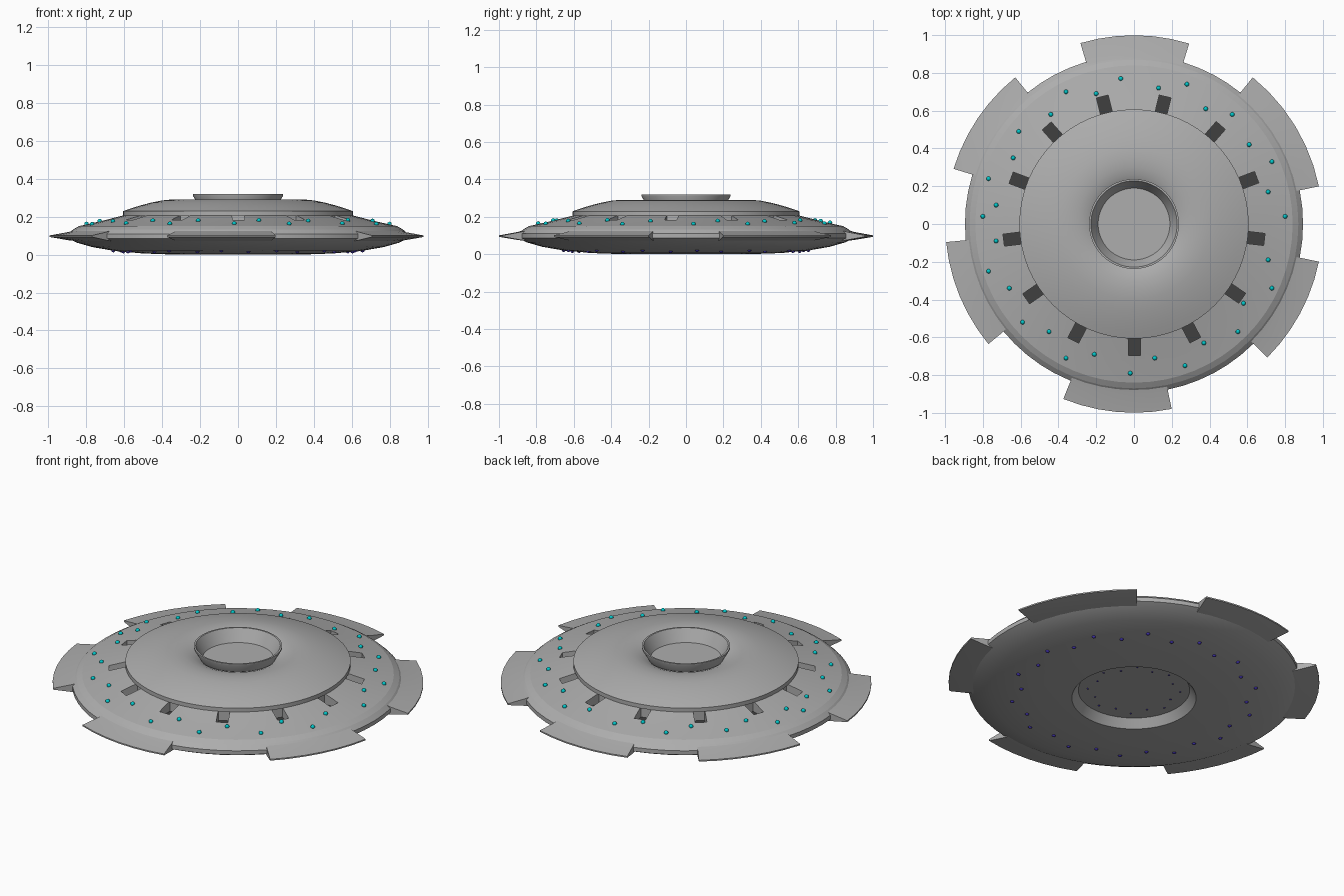
import bpy, bmesh, math
from mathutils import Matrix, Vector

if "Cube" in bpy.data.objects:
    bpy.data.objects.remove(bpy.data.objects["Cube"])


def material(name, rgb):
    m = bpy.data.materials.new(name)
    m.diffuse_color = (*rgb, 1)
    m.use_nodes = True
    m.node_tree.nodes["Principled BSDF"].inputs["Base Color"].default_value = m.diffuse_color
    return m


GREY = material("hull grey", (0.42, 0.42, 0.42))
DARK = material("slot dark grey", (0.05, 0.05, 0.05))
CYAN = material("light cyan", (0.0, 0.58, 0.6))
BLUE = material("underside blue", (0.05, 0.03, 0.4))


def finish(name, bm, mats):
    bmesh.ops.recalc_face_normals(bm, faces=bm.faces[:])
    me = bpy.data.meshes.new(name)
    bm.to_mesh(me)
    bm.free()
    ob = bpy.data.objects.new(name, me)
    bpy.context.collection.objects.link(ob)
    for m in mats:
        me.materials.append(m)
    return ob


def smooth(ob, angle=28):
    bpy.ops.object.select_all(action='DESELECT')
    ob.select_set(True)
    bpy.context.view_layer.objects.active = ob
    bpy.ops.object.shade_smooth_by_angle(angle=math.radians(angle))


def lathe(bm, profile, n=64):
    """Revolve (radius, z) points; zero radius makes a pole."""
    rings = []
    for r, z in profile:
        if r == 0:
            rings.append([bm.verts.new((0, 0, z))] * n)
        else:
            rings.append([bm.verts.new((r * math.cos(2 * math.pi * i / n),
                                        r * math.sin(2 * math.pi * i / n), z))
                          for i in range(n)])
    for a, b in zip(rings, rings[1:]):
        for i in range(n):
            j = (i + 1) % n
            vs = list(dict.fromkeys((a[i], a[j], b[j], b[i])))
            bm.faces.new(vs)


def height(profile, r):
    for (r0, z0), (r1, z1) in zip(profile, profile[1:]):
        if min(r0, r1) <= r <= max(r0, r1):
            return z0 + (z1 - z0) * (r - r0) / (r1 - r0)


# Main saucer hull with a recessed disc underneath
lower = [(0.335, 0.007), (0.5, 0.013), (0.65, 0.026), (0.77, 0.047),
         (0.85, 0.07), (0.895, 0.093)]
upper = [(0.895, 0.117), (0.87, 0.14), (0.84, 0.157), (0.73, 0.182),
         (0.6, 0.215)]
bm = bmesh.new()
lathe(bm, [(0, 0.055), (0.3, 0.055)] + lower + upper + [(0, 0.218)])
hull = finish("saucer_hull", bm, [GREY, DARK])

# Thirteen slots cut into the hull beside the dome
FLOOR = 0.155
bm = bmesh.new()
for k in range(13):
    a = math.radians(76.3) + k * 2 * math.pi / 13
    m = (Matrix.Rotation(a, 4, 'Z') @ Matrix.Translation((0.645, 0, FLOOR + 0.1))
         @ Matrix.Diagonal((0.1, 0.064, 0.2, 1)))
    bmesh.ops.create_cube(bm, size=1, matrix=m)
cutter = finish("slot_cutter", bm, [GREY])
cutter.hide_render = True
mod = hull.modifiers.new("slots", 'BOOLEAN')
mod.operation = 'DIFFERENCE'
mod.solver = 'EXACT'
mod.object = cutter
bpy.context.view_layer.objects.active = hull
hull.select_set(True)
bpy.ops.object.modifier_apply(modifier=mod.name)
bpy.data.objects.remove(cutter)
for p in hull.data.polygons:
    c = p.center
    on_floor = abs(c.z - FLOOR) < 0.002 and p.normal.z > 0.99
    p.material_index = 1 if on_floor else 0
smooth(hull, 12)

# Dome that dips towards the central opening
bm = bmesh.new()
lathe(bm, [(0, 0.212), (0.607, 0.212), (0.607, 0.236), (0.57, 0.249),
           (0.52, 0.265), (0.46, 0.281), (0.4, 0.293), (0.35, 0.298),
           (0.3, 0.296), (0.26, 0.288), (0.22, 0.272), (0.19, 0.25),
           (0, 0.25)])
smooth(finish("upper_dome", bm, [GREY]), 35)

# Flared bowl in the opening
bm = bmesh.new()
lathe(bm, [(0, 0.246), (0.197, 0.246), (0.238, 0.318), (0.238, 0.326),
           (0.228, 0.326), (0.19, 0.255), (0, 0.255)])
smooth(finish("centre_bowl", bm, [GREY]), 30)

# Six wedge-shaped rim plates: start and end angle in degrees
bm = bmesh.new()
section = [(0.85, 0.077), (0.9, 0.083), (0.999, 0.1), (0.999, 0.108),
           (0.9, 0.126), (0.85, 0.14)]
for a0, a1 in [(73, 106.5), (129, 163), (185.5, 219.5), (248, 281.5),
               (315, 348.5), (11.5, 51)]:
    steps = 6
    rows = []
    for i in range(steps + 1):
        a = math.radians(a0 + (a1 - a0) * i / steps)
        rows.append([bm.verts.new((r * math.cos(a), r * math.sin(a), z))
                     for r, z in section])
    n = len(section)
    for p, q in zip(rows, rows[1:]):
        for i in range(n):
            j = (i + 1) % n
            bm.faces.new((p[i], p[j], q[j], q[i]))
    bm.faces.new(rows[0])
    bm.faces.new(rows[-1])
smooth(finish("rim_plates", bm, [GREY]), 12)


def beads(name, points, radius, mat):
    bm = bmesh.new()
    for p in points:
        bmesh.ops.create_icosphere(bm, subdivisions=2, radius=radius,
                                   matrix=Matrix.Translation(Vector(p)))
    smooth(finish(name, bm, [mat]), 60)


# Cyan lights scattered round the upper hull
spots = [(-.07, .77), (.13, .72), (.28, .74), (.38, .61), (.52, .58), (.61, .42),
         (.73, .33), (.71, .17), (.8, .04), (.71, -.19), (.73, -.34), (.58, -.42),
         (.55, -.57), (.37, -.63), (.27, -.75), (.11, -.71), (-.02, -.79),
         (-.21, -.69), (-.36, -.71), (-.45, -.57), (-.59, -.52), (-.66, -.34),
         (-.77, -.25), (-.73, -.09), (-.8, .04), (-.73, .1), (-.77, .24),
         (-.64, .35), (-.61, .49), (-.44, .58), (-.36, .7), (-.2, .69)]
beads("upper_lights", [(x, y, height(upper, math.hypot(x, y)) + 0.003)
                       for x, y in spots], 0.012, CYAN)


# Blue lights underneath, and tiny ones in the recess
def ring(count, radii, z):
    pts = []
    for k in range(count):
        a, r = 2 * math.pi * (k + 0.4) / count, radii[k % len(radii)]
        pts.append((r * math.cos(a), r * math.sin(a), z(r)))
    return pts


beads("lower_lights", ring(28, (0.66, 0.61), lambda r: height(lower, r) + 0.002),
      0.011, BLUE)
beads("recess_lights", ring(16, (0.25, 0.22), lambda r: 0.055), 0.005, BLUE)

# Drop the model onto the ground plane
low = min(v.co.z for o in bpy.data.objects if o.type == 'MESH' for v in o.data.vertices)
for o in bpy.data.objects:
    o.location.z -= low
